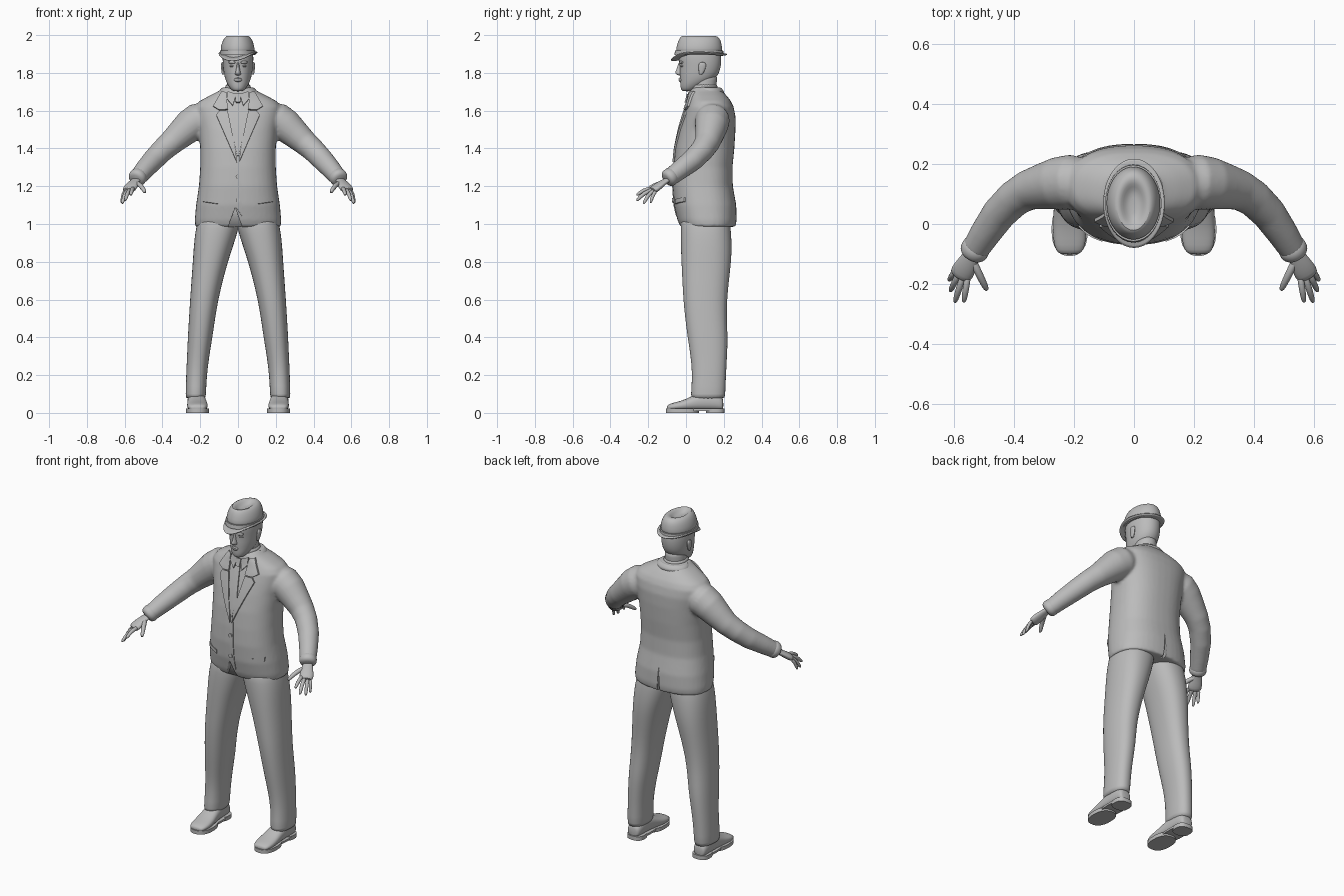
import bpy, bmesh, math
from mathutils import Vector as V
from mathutils.bvhtree import BVHTree

GREY = bpy.data.materials.new("plain grey")
GREY.diffuse_color = (0.5, 0.5, 0.5, 1)


def loft(bm, rings, n=20, e=2.0):
    """Skin rings of (centre, half-axis a, half-axis b) with superellipse outlines."""
    rows = []
    for c, a, b in rings:
        row = []
        for i in range(n):
            t = 2 * math.pi * i / n
            u, w = (math.copysign(abs(f(t)) ** (2 / e), f(t)) for f in (math.cos, math.sin))
            row.append(bm.verts.new(V(c) + V(a) * u + V(b) * w))
        rows.append(row)
    for r, s in zip(rows, rows[1:]):
        for i in range(n):
            j = (i + 1) % n
            bm.faces.new((r[i], r[j], s[j], s[i]))
    bm.faces.new(rows[0][::-1])
    bm.faces.new(rows[-1])


def level(z, x0, x1, y0, y1):
    """Horizontal ring from its extents."""
    return ((x0 + x1) / 2, (y0 + y1) / 2, z), ((x1 - x0) / 2, 0, 0), (0, (y1 - y0) / 2, 0)


def tube(pts, squash=1.0, side=1):
    """Rings along a path of (x, y, z, radius); squash thins one axis."""
    P = [V((p[0] * side, p[1], p[2])) for p in pts]
    out = []
    for i, p in enumerate(P):
        d = (P[min(i + 1, len(P) - 1)] - P[max(i - 1, 0)]).normalized()
        a = d.cross(V((0, 0, 1))).normalized()
        out.append((p, a * pts[i][3], a.cross(d) * pts[i][3] * squash))
    return out


def finish(name, bm, sub=0, mirror=False, angle=40):
    bmesh.ops.recalc_face_normals(bm, faces=bm.faces)
    me = bpy.data.meshes.new(name)
    bm.to_mesh(me)
    bm.free()
    me.shade_smooth()
    me.set_sharp_from_angle(angle=math.radians(angle))
    me.materials.append(GREY)
    ob = bpy.data.objects.new(name, me)
    bpy.context.collection.objects.link(ob)
    if mirror:
        ob.modifiers.new("mirror", 'MIRROR').use_mirror_merge = False
    if sub:
        m = ob.modifiers.new("subdivide", 'SUBSURF')
        m.levels = m.render_levels = sub
    return ob


def part(name, rings, n=20, e=2.0, sub=1, mirror=False, angle=60):
    bm = bmesh.new()
    loft(bm, rings, n, e)
    return finish(name, bm, sub, mirror, angle)


# Jacket: torso and both sleeves fused into one skin
bm = bmesh.new()
torso = [(.985, .226, -.03, .262), (1.02, .229, -.045, .268), (1.10, .222, -.063, .266),
         (1.20, .207, -.07, .248), (1.30, .20, -.066, .246), (1.40, .20, -.056, .256),
         (1.50, .208, -.036, .262), (1.57, .222, -.016, .262), (1.62, .228, .0, .252),
         (1.65, .205, .012, .238), (1.68, .15, .018, .215), (1.705, .10, .022, .19),
         (1.725, .075, .035, .175)]
loft(bm, [level(z, -h, h, a, b) for z, h, a, b in torso], 40, 2.4)
arm = [(.15, .14, 1.575, .075), (.21, .14, 1.55, .092), (.255, .135, 1.52, .088),
       (.305, .125, 1.475, .077), (.355, .112, 1.43, .067), (.40, .085, 1.39, .062),
       (.45, .035, 1.338, .058), (.495, -.03, 1.288, .052), (.53, -.085, 1.246, .046)]
for s in (1, -1):
    loft(bm, tube(arm, 1, s), 24)
jacket = finish("jacket", bm, angle=50)
m = jacket.modifiers.new("fuse", 'REMESH')
m.mode, m.voxel_size, m.use_smooth_shade = 'VOXEL', .009, True
m = jacket.modifiers.new("soften", 'SMOOTH')
m.factor, m.iterations = .5, 5


# Wedge cutters: front cutaway and back vent
def wedge(name, x, w, z, y0, y1):
    bm = bmesh.new()
    f = bm.faces.new([bm.verts.new(p) for p in ((x - w, y0, .95), (x + w, y0, .95), (x, y0, z))])
    g = bmesh.ops.extrude_face_region(bm, geom=[f])["geom"]
    bmesh.ops.translate(bm, verts=[v for v in g if isinstance(v, bmesh.types.BMVert)], vec=(0, y1 - y0, 0))
    c = finish(name, bm)
    c.hide_render = c.hide_viewport = True
    m = jacket.modifiers.new(name, 'BOOLEAN')
    m.operation, m.object, m.solver = 'DIFFERENCE', c, 'EXACT'


wedge("front_cutaway_cutter", -.015, .05, 1.085, -.2, -.02)
wedge("back_vent_cutter", 0, .011, 1.13, .235, .35)

bpy.context.view_layer.update()
SKIN = BVHTree.FromObject(jacket, bpy.context.evaluated_depsgraph_get())


def panel(name, pts, thick=.007, mirror=False):
    """Cloth plate with an (x, z) outline laid on the jacket front."""
    bm = bmesh.new()
    f = bm.faces.new([bm.verts.new((x, 0, z)) for x, z in pts])
    bmesh.ops.triangulate(bm, faces=[f])
    for _ in range(3):
        bmesh.ops.subdivide_edges(bm, edges=bm.edges[:], cuts=1, use_grid_fill=True)
    for v in bm.verts:
        hit = SKIN.ray_cast(V((v.co.x, -1, v.co.z)), V((0, 1, 0)))[0]
        v.co = hit or SKIN.find_nearest(V((v.co.x, -.02, v.co.z)))[0]
    bmesh.ops.recalc_face_normals(bm, faces=bm.faces)
    if sum(f.normal.y * f.calc_area() for f in bm.faces) > 0:
        bmesh.ops.reverse_faces(bm, faces=bm.faces[:])
    g = bmesh.ops.extrude_face_region(bm, geom=bm.faces[:])["geom"]
    for v in g:
        if isinstance(v, bmesh.types.BMVert):
            v.co += V((0, -thick, thick * .3))
    return finish(name, bm, mirror=mirror)


# Jacket front details
panel("lapels", [(.006, 1.325), (.115, 1.575), (.10, 1.597), (.055, 1.60), (.012, 1.39)], .009, True)
panel("jacket_collar", [(.054, 1.605), (.10, 1.602), (.132, 1.622), (.088, 1.70), (.062, 1.695)], .011, True)
panel("front_overlap", [(-.008, 1.085), (.022, 1.04), (.014, 1.33), (-.004, 1.33)], .004)
panel("pocket_flaps", [(.105, 1.105), (.185, 1.117), (.185, 1.14), (.105, 1.128)], .007, True)
panel("shirt_collar_points", [(.008, 1.685), (.028, 1.625), (.058, 1.66), (.055, 1.70)], .010, True)
panel("tie_knot", [(-.017, 1.685), (-.011, 1.64), (.011, 1.64), (.017, 1.685)], .016)
panel("tie_blade", [(-.011, 1.642), (-.026, 1.46), (-.004, 1.36), (.004, 1.36), (.026, 1.46), (.011, 1.642)], .006)
for i, z in enumerate((1.25, 1.125)):
    y = SKIN.ray_cast(V((0, -1, z)), V((0, 1, 0)))[0].y
    part(f"button_{i + 1}", [((0, y + d, z), (.012, 0, 0), (0, 0, .012)) for d in (.004, -.009)], 14, sub=0)
part("back_collar", [level(z, -h, h, a, b) for z, h, a, b in
     ((1.68, .11, .05, .212), (1.71, .098, .045, .198), (1.725, .082, .045, .182), (1.72, .07, .05, .172))], 28)
part("shirt_band", [level(z, -h, h, a, b) for z, h, a, b in
     ((1.68, .072, .015, .172), (1.735, .067, .022, .167), (1.74, .064, .026, .164))], 28)

# Shirt cuffs and hands
part("cuffs", tube([(.515, -.062, 1.266, .05), (.534, -.09, 1.244, .049), (.537, -.095, 1.240, .047),
                    (.544, -.107, 1.231, .036)]), 20, mirror=True)
part("palms", tube([(.525, -.075, 1.248, .026), (.545, -.108, 1.228, .027), (.558, -.135, 1.21, .036),
                    (.575, -.165, 1.186, .041), (.583, -.18, 1.176, .034)], .5), 16, mirror=True)
bm = bmesh.new()
for root, tip, r in (((.537, -.125, 1.218), (.49, -.222, 1.165), .0135),
                     ((.555, -.178, 1.188), (.568, -.262, 1.152), .0115),
                     ((.573, -.182, 1.18), (.598, -.262, 1.122), .0115),
                     ((.59, -.176, 1.174), (.613, -.225, 1.106), .011),
                     ((.602, -.163, 1.17), (.617, -.188, 1.11), .010)):
    a, b = V(root), V(tip)
    loft(bm, tube([(*(a.lerp(b, t) + V((0, 0, .01 * math.sin(math.pi * t)))), r * k) for t, k in
                   ((-.15, 1), (.3, 1), (.6, .95), (.88, .82), (1, .45))]), 10)
finish("fingers", bm, 1, True, 60)

# Trousers
legs = [(.076, .172, .276, .028, .205), (.082, .17, .278, .024, .208), (.2, .165, .275, .034, .212),
        (.3, .152, .27, .024, .218), (.4, .135, .266, .008, .222), (.5, .121, .26, -.005, .216),
        (.6, .104, .254, -.015, .218), (.7, .08, .247, -.02, .228), (.8, .053, .24, -.025, .24),
        (.88, .026, .235, -.028, .243), (.95, .004, .228, -.029, .24), (1.0, -.01, .218, -.028, .235),
        (1.06, -.01, .20, -.02, .22)]
part("trousers", [level(*r) for r in legs], 24, 2.3, mirror=True)


# Shoes
def shoe_ring(y, x0, x1, z0, z1):
    return ((x0 + x1) / 2, y, (z0 + z1) / 2), ((x1 - x0) / 2, 0, 0), (0, 0, (z1 - z0) / 2)


part("shoes", [shoe_ring(*r) for r in
     ((-.102, .185, .245, .016, .036), (-.09, .168, .262, .014, .048), (-.05, .158, .271, .012, .058),
      (0, .16, .27, .012, .072), (.05, .168, .268, .012, .10), (.1, .173, .268, .012, .115),
      (.16, .175, .266, .012, .11), (.19, .183, .26, .012, .085), (.198, .195, .25, .015, .07))],
     20, 2.4, mirror=True)
part("soles", [level(z, .154, .275, -.107, .07) for z in (0, .022)], 32, 2.4, sub=0, mirror=True)
part("shank", [level(z, .166, .27, .0, .19) for z in (.01, .022)], 28, 2.6, sub=0, mirror=True)
part("heels", [level(z, .168, .27, .105, .205) for z in (0, .024)], 28, 2.6, sub=0, mirror=True)

# Neck and head
part("neck", [level(z, -h, h, a, b) for z, h, a, b in
     ((1.66, .062, .03, .16), (1.72, .06, .028, .16), (1.76, .06, .025, .165), (1.80, .06, .02, .168))])
head = [(1.702, .022, -.018, .03), (1.712, .038, -.027, .06), (1.735, .053, -.031, .095),
        (1.76, .066, -.031, .145), (1.79, .074, -.034, .172), (1.82, .078, -.033, .182),
        (1.85, .081, -.035, .187), (1.88, .082, -.04, .188), (1.92, .08, -.036, .184), (1.95, .06, -.01, .15)]
part("head", [level(z, -h, h, a, b) for z, h, a, b in head], 28, 2.1)
part("nose", [level(z, -h, h, a, .0) for z, h, a in
     ((1.786, .010, -.04), (1.792, .017, -.053), (1.802, .015, -.06), (1.82, .010, -.05),
      (1.845, .008, -.043), (1.86, .008, -.036))], 14)
part("lips", [level(z, -h, h, a, .0) for z, h, a in
     ((1.751, .012, -.034), (1.757, .021, -.041), (1.763, .024, -.037), (1.769, .021, -.042), (1.776, .010, -.036))], 16)
part("brows", tube([(.012, -.032, 1.853, .006), (.03, -.03, 1.858, .008), (.052, -.016, 1.855, .006)]), 10, mirror=True)
part("eyes", tube([(.02, -.027, 1.836, .004), (.033, -.024, 1.837, .008), (.047, -.013, 1.836, .004)], .8), 10, mirror=True)
part("ears", [((.077 + o, .085 + s, z), (.008, 0, 0), (0, w, 0)) for o, s, z, w in
     ((0, -.008, 1.79, .008), (.002, -.004, 1.80, .013), (.005, 0, 1.825, .02),
      (.007, .002, 1.845, .022), (.004, .002, 1.858, .012))], 12, mirror=True)

# Hat: creased crown with a sunken top, and a brim that dips at one front corner
part("hat_crown", [level(z, -a, a - .004, f, b) for z, a, f, b in
     ((1.89, .094, -.058, .195), (1.93, .093, -.053, .192), (1.96, .086, -.045, .188),
      (1.985, .074, -.034, .178), (1.998, .058, -.022, .158), (1.993, .043, -.008, .135),
      (1.977, .028, .015, .115), (1.972, .012, .035, .09))], 28)
part("hat_band", [level(z, -a, a - .004, f, b) for z, a, f, b in
     ((1.895, .096, -.062, .199), (1.918, .096, -.058, .197))], 32, sub=0)
bm = bmesh.new()
loft(bm, [level(z, -a, a, f, b) for z, a, f, b in
          ((1.888, .08, -.04, .18), (1.893, .102, -.079, .217), (1.898, .104, -.081, .219),
           (1.903, .102, -.079, .217), (1.905, .085, -.045, .185))], 36)
for v in bm.verts:
    d = max(0, -v.co.x * .45 - (v.co.y - .07) * .75)
    v.co.z += .1 * v.co.x ** 2 / .1 - 2.4 * d ** 2
finish("hat_brim", bm, 1)
